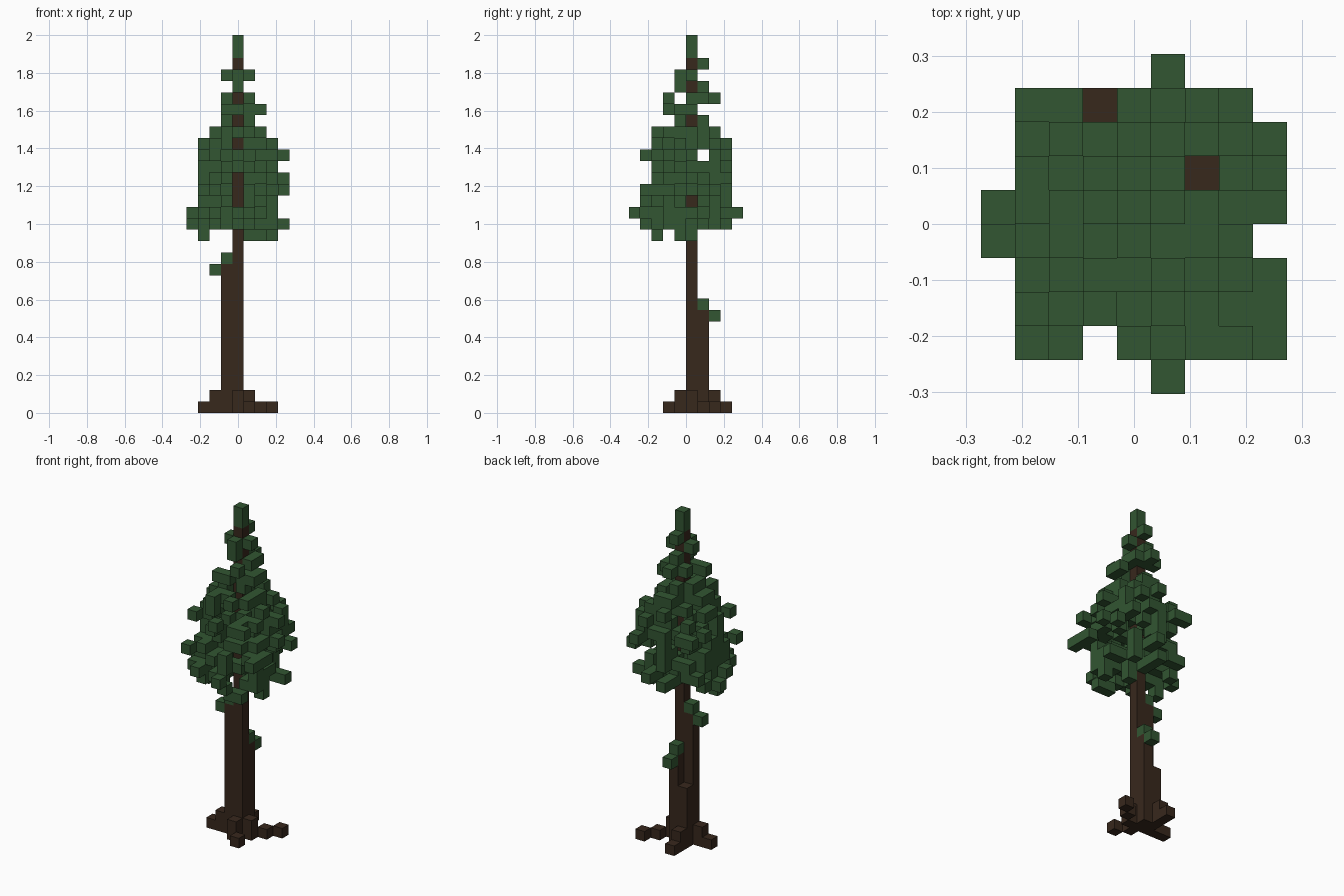
import bpy, bmesh, random
from mathutils import Vector
from itertools import product

old = bpy.data.objects.get("Cube")
if old:
    bpy.data.objects.remove(old, do_unlink=True)

UNIT = 2 / 33          # edge of one block
random.seed(4)


def flat_material(name, rgb):
    mat = bpy.data.materials.new(name)
    mat.use_nodes = True
    colour = (*rgb, 1)
    mat.diffuse_color = colour
    mat.node_tree.nodes["Principled BSDF"].inputs["Base Color"].default_value = colour
    return mat


BARK = flat_material("dark bark", (0.039, 0.021, 0.012))
LEAF = flat_material("needle green", (0.032, 0.092, 0.032))

SIDES = [Vector(s) for s in ((1, 0, 0), (-1, 0, 0), (0, 1, 0),
                             (0, -1, 0), (0, 0, 1), (0, 0, -1))]


def block_object(name, cells, solid, mat):
    """Join blocks into one mesh, keeping only the faces that show."""
    bm = bmesh.new()
    corners = {}

    def corner(p):
        key = tuple(round(2 * c) for c in p)
        if key not in corners:
            corners[key] = bm.verts.new(p * UNIT)
        return corners[key]

    for cell in sorted(cells):
        middle = Vector(cell) + Vector((0, 0.5, 0.5))
        for n in SIDES:
            if tuple(int(c + d) for c, d in zip(cell, n)) in solid:
                continue
            u = Vector((n.y, n.z, n.x))
            w = n.cross(u)
            ring = [middle + (n + a * u + b * w) / 2
                    for a, b in ((-1, -1), (1, -1), (1, 1), (-1, 1))]
            bm.faces.new([corner(p) for p in ring])
    mesh = bpy.data.meshes.new(name)
    bm.to_mesh(mesh)
    bm.free()
    mesh.materials.append(mat)
    obj = bpy.data.objects.new(name, mesh)
    bpy.context.collection.objects.link(obj)


# Trunk: four columns that stop at different heights
columns = {(0, 0): 31, (-1, 0): 13, (0, 1): 9, (-1, 1): 6}
trunk = {(x, y, z) for (x, y), top in columns.items() for z in range(top)}

# Roots: stepped arms on the ground with a raised block near the trunk
arms = [[(1, 0), (2, 1), (3, 2)],
        [(-1, 2), (-1, 3)],
        [(0, -1), (1, -2)],
        [(-2, 0), (-3, 0)]]
roots = {(x, y, 0) for arm in arms for x, y in arm}
roots |= {(*arm[0], 1) for arm in arms}

# Small sprigs on the bare trunk
sprigs = {(-1, 0, 13), (-2, 0, 12), (0, 1, 9), (0, 2, 8)}

# Canopy limits per layer: x from, x to, y from, y to
layers = dict(enumerate([
    (-3, 3, -3, 0), (-4, 4, -4, 3), (-4, 3, -5, 4), (-3, 3, -4, 3),
    (-3, 4, -4, 3), (-3, 4, -3, 3), (-3, 3, -3, 3), (-3, 4, -4, 3),
    (-3, 3, -3, 3), (-2, 2, -3, 2), (-1, 1, -1, 1), (-1, 2, -2, 0),
    (-1, 1, -2, 2), (0, 0, -1, 1), (-1, 1, -1, 0), (0, 0, 1, 1)], 15))

# Canopy outline from above: y -> x from, x to
plan = {4: (1, 1), 3: (-3, 3), 2: (-3, 4), 1: (-3, 4), 0: (-4, 4),
        -1: (-4, 3), -2: (-3, 4), -3: (-3, 4), -4: (-3, 4), -5: (1, 1)}
plan_gaps = {(-1, 3), (2, 1), (-1, -4)}
bare_front = {18, 19, 20, 25, 27, 30}     # layers where the trunk shows
bare_side = {18, 25, 28, 30}


def may_grow(x, y, z):
    low, high = plan[y]
    if not low <= x <= high or (x, y) in plan_gaps or (x, y, z) in trunk:
        return False
    if (x == 0 and y < 0 and z in bare_front) or (y == 0 and x > 0 and z in bare_side):
        return False
    if z == 15 and (x in (-2, -1, 0) or y == -2):
        return False
    if z >= 28 and x * y:          # the topmost whorls are plain crosses
        return False
    return (y, z) not in {(1, 22), (-1, 27)}


def spread(cell):
    """Elliptic distance from the trunk, about 1 at the layer's rim."""
    x, y, z = cell
    x0, x1, y0, y1 = layers[z]
    wide, deep = min(4, (x1 - x0 + 1) / 2), min(4, (y1 - y0 + 1) / 2)
    return ((x - (x0 + x1) / 2) / wide) ** 2 + ((y - (y0 + y1) / 2) / deep) ** 2


room = [(x, y, z) for z, (x0, x1, y0, y1) in layers.items()
        for x, y in product(range(x0, x1 + 1), range(y0, y1 + 1))
        if may_grow(x, y, z)]

# Leader at the very top and the branch tips that reach furthest out
canopy = {(0, 0, 31), (0, 0, 32), (0, 1, 30),
          (-3, -4, 19), (4, 2, 19), (3, 2, 21), (-3, -3, 22), (4, -4, 19),
          (-3, 3, 21), (1, 0, 21), (-1, -2, 26), (1, -2, 27), (2, 0, 26)}

# Scattered needles, thinner beside a block that is already there
for cell in room:
    x, y, z = cell
    chance = 0.52 if 15 < z < 25 else 0.3
    if (x - 1, y, z) in canopy or (x, y - 1, z) in canopy:
        chance -= 0.08
    if spread(cell) < 0.95 and random.random() < chance:
        canopy.add(cell)

# Fill out the canopy so its outline is closed along each axis
for a, b in ((0, 2), (1, 2), (0, 1)):
    lines = {}
    for cell in room:
        lines.setdefault((cell[a], cell[b]), []).append(cell)
    for line in lines.values():
        if not canopy.intersection(line):
            canopy.add(min(line, key=lambda c: spread(c) + 0.5 * random.random()))

solid = trunk | roots | sprigs | canopy
block_object("trunk", trunk, solid, BARK)
block_object("roots", roots, solid, BARK)
block_object("trunk_sprigs", sprigs, solid, LEAF)
block_object("canopy", canopy, solid, LEAF)
